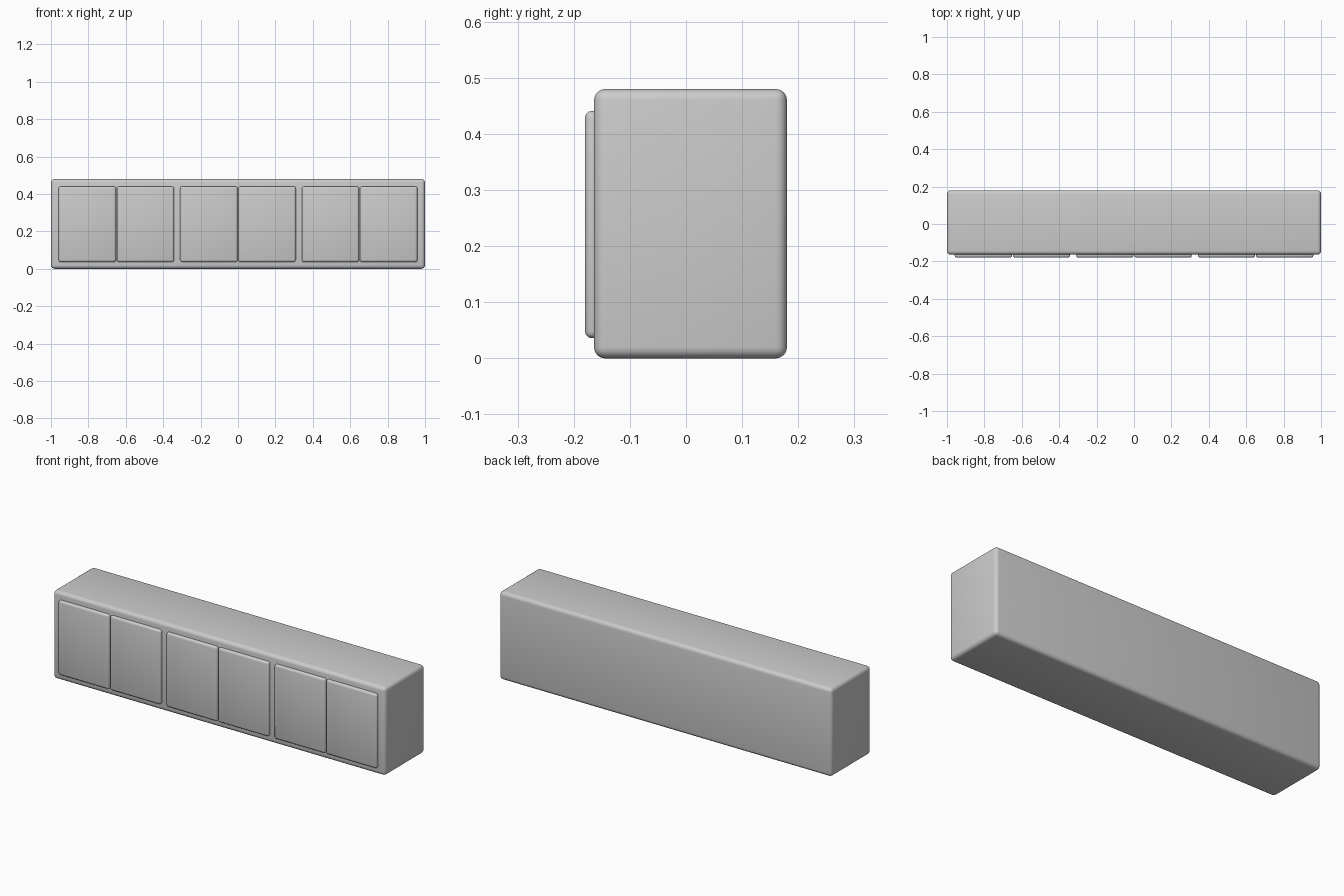
import bpy

if "Cube" in bpy.data.objects:
    bpy.data.objects.remove(bpy.data.objects["Cube"])


def rounded_box(name, lo, hi, radius, segments):
    """Box between two corners with rounded edges and smooth shading."""
    size = [b - a for a, b in zip(lo, hi)]
    centre = [(a + b) / 2 for a, b in zip(lo, hi)]
    bpy.ops.mesh.primitive_cube_add(size=1, location=centre)
    ob = bpy.context.object
    ob.name = name
    ob.scale = size
    bpy.ops.object.transform_apply(location=False, rotation=False, scale=True)
    bevel = ob.modifiers.new("rounded_edges", 'BEVEL')
    bevel.width = radius
    bevel.segments = segments
    bevel.limit_method = 'NONE'
    bpy.ops.object.shade_smooth()
    return ob


# Cabinet body
rounded_box("cabinet_body", (-1, -0.164, 0), (1, 0.18, 0.48), 0.02, 4)

# Three pairs of doors, slightly proud of the front
door_width = 0.307
gap = 0.004
for i, cx in enumerate((-0.65, 0, 0.65)):
    for side, sign in (("left", -1), ("right", 1)):
        inner = cx + sign * gap / 2
        outer = inner + sign * door_width
        rounded_box(f"door_{side}_{i + 1}",
                    (min(inner, outer), -0.18, 0.036),
                    (max(inner, outer), -0.154, 0.441), 0.012, 3)
